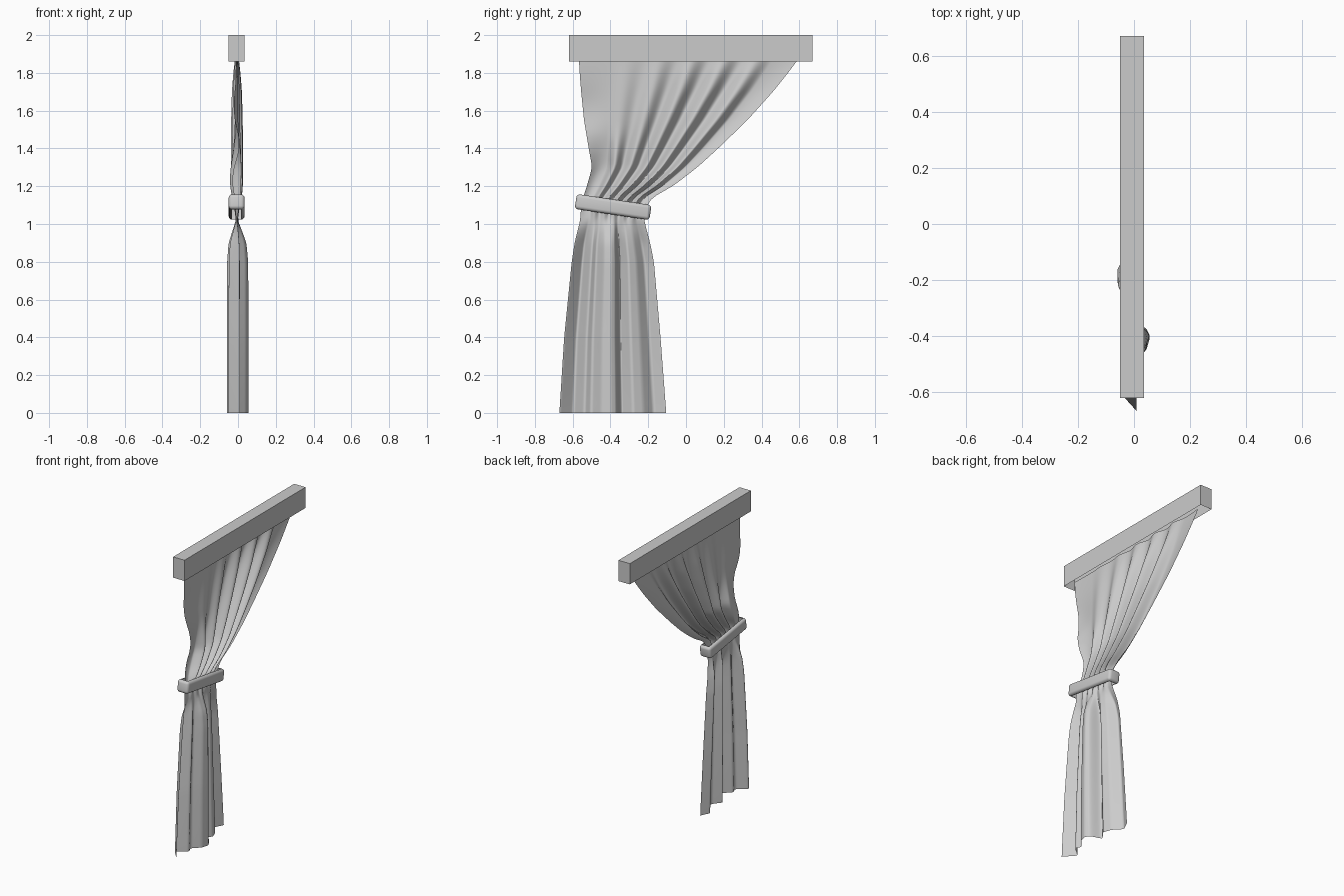
import bpy, bmesh, math

if "Cube" in bpy.data.objects:
    bpy.data.objects.remove(bpy.data.objects["Cube"])

CX = -0.006


def sleeve(name, loc, size, bevel=0.0, tilt=0.0, open_top=False):
    """Box that is open underneath (and on top for a ring)."""
    me = bpy.data.meshes.new(name)
    bm = bmesh.new()
    bmesh.ops.create_cube(bm, size=1)
    bmesh.ops.scale(bm, vec=size, verts=bm.verts)
    if bevel:
        bmesh.ops.bevel(bm, geom=bm.edges[:], offset=bevel, segments=4, profile=0.5, affect='EDGES')
    bm.normal_update()
    drop = [f for f in bm.faces if f.normal.z < -0.99 or (open_top and f.normal.z > 0.99)]
    bmesh.ops.delete(bm, geom=drop, context='FACES')
    for f in bm.faces:
        f.smooth = bevel > 0
    bm.to_mesh(me)
    bm.free()
    ob = bpy.data.objects.new(name, me)
    ob.location, ob.rotation_euler = loc, (tilt, 0, 0)
    bpy.context.collection.objects.link(ob)
    return ob


# Pelmet rail, open underneath, and tilted tie-back ring
sleeve("curtain_rail", (-0.0075, 0.025, 1.93), (0.085, 1.29, 0.14))
sleeve("tie_back_band", (-0.0075, -0.386, 1.09), (0.084, 0.40, 0.08), 0.018, math.radians(-8.5), True)

# Curtain outline: height, left edge, right edge, fold depth
KEYS = [
    (0.005, -0.67, -0.105, 0.055), (0.40, -0.645, -0.135, 0.055),
    (0.80, -0.605, -0.17, 0.053), (0.90, -0.59, -0.19, 0.045),
    (1.02, -0.56, -0.222, 0.005), (1.10, -0.555, -0.205, 0.016),
    (1.14, -0.545, -0.18, 0.026), (1.20, -0.525, -0.07, 0.032),
    (1.30, -0.497, 0.06, 0.033), (1.40, -0.515, 0.17, 0.033),
    (1.55, -0.54, 0.325, 0.031), (1.70, -0.555, 0.46, 0.027),
    (1.80, -0.563, 0.54, 0.019), (1.88, -0.567, 0.60, 0.010),
]
# pleat phase across the gathered upper part
WARP = [(0, 0), (0.14, 0.5), (0.885, 10.5), (1, 11)]
# hem shape of the loose lower part: y position, depth
HEM = [
    (-0.67, 0.018), (-0.595, -0.05), (-0.54, 0.02), (-0.50, 0.0), (-0.45, 0.05),
    (-0.40, 0.064), (-0.365, 0.045), (-0.345, -0.035), (-0.28, 0.015),
    (-0.225, -0.005), (-0.17, -0.057), (-0.105, -0.025),
]
# sideways drift of the free left edge above the band
EDGE = [(1.1, 0.0), (1.24, -0.03), (1.42, 0.022), (1.6, -0.02), (1.8, 0.0), (1.9, 0.0)]


def lerp_table(table, x):
    for a, b in zip(table, table[1:]):
        if x <= b[0]:
            f = (x - a[0]) / (b[0] - a[0])
            return [p + (q - p) * f for p, q in zip(a[1:], b[1:])]
    return list(table[-1][1:])


def soft(table, x, r=0.02):
    # average of nearby samples softens the corners
    s = [lerp_table(table, min(max(x + d * r, table[0][0]), table[-1][0]))
         for d in (-1, -0.5, 0, 0.5, 1)]
    return [sum(c) / 5 for c in zip(*s)]


def smooth(a, b, x):
    f = min(max((x - a) / (b - a), 0), 1)
    return f * f * (3 - 2 * f)


# Single pleated sheet gathered at the band
COLS, ROWS = 176, 80
verts, faces = [], []
for j in range(ROWS + 1):
    z = 0.005 + 1.875 * j / ROWS
    left, right, amp = soft(KEYS, z)
    upper = smooth(0.99, 1.05, z)
    drift = soft(EDGE, max(z, 1.1), 0.06)[0]
    for i in range(COLS + 1):
        t = i / COLS
        wave = -math.sin(lerp_table(WARP, t)[0] * math.pi)
        # uneven pleats, with a flatter rumpled area at the upper left
        depth = amp * (0.84 + 0.16 * math.cos(9 * t + 0.5))
        flat = smooth(1.3, 1.55, z) * (1 - smooth(0.15, 0.5, t))
        depth *= 1 - 0.75 * flat
        sag = drift * (1 - smooth(0.0, 0.2, t))
        low = soft(HEM, -0.67 + 0.565 * t, 0.009)[0] * amp / 0.055
        x = low * (1 - upper) + (wave * depth + sag) * upper
        y = left + (right - left) * t
        verts.append((CX + x, y, 0.0 if j == 0 else z))
for j in range(ROWS):
    for i in range(COLS):
        a = j * (COLS + 1) + i
        faces.append((a, a + 1, a + COLS + 2, a + COLS + 1))
me = bpy.data.meshes.new("curtain_fabric")
me.from_pydata(verts, [], faces)
me.polygons.foreach_set("use_smooth", [True] * len(faces))
me.update()
bpy.context.collection.objects.link(bpy.data.objects.new("curtain_fabric", me))
